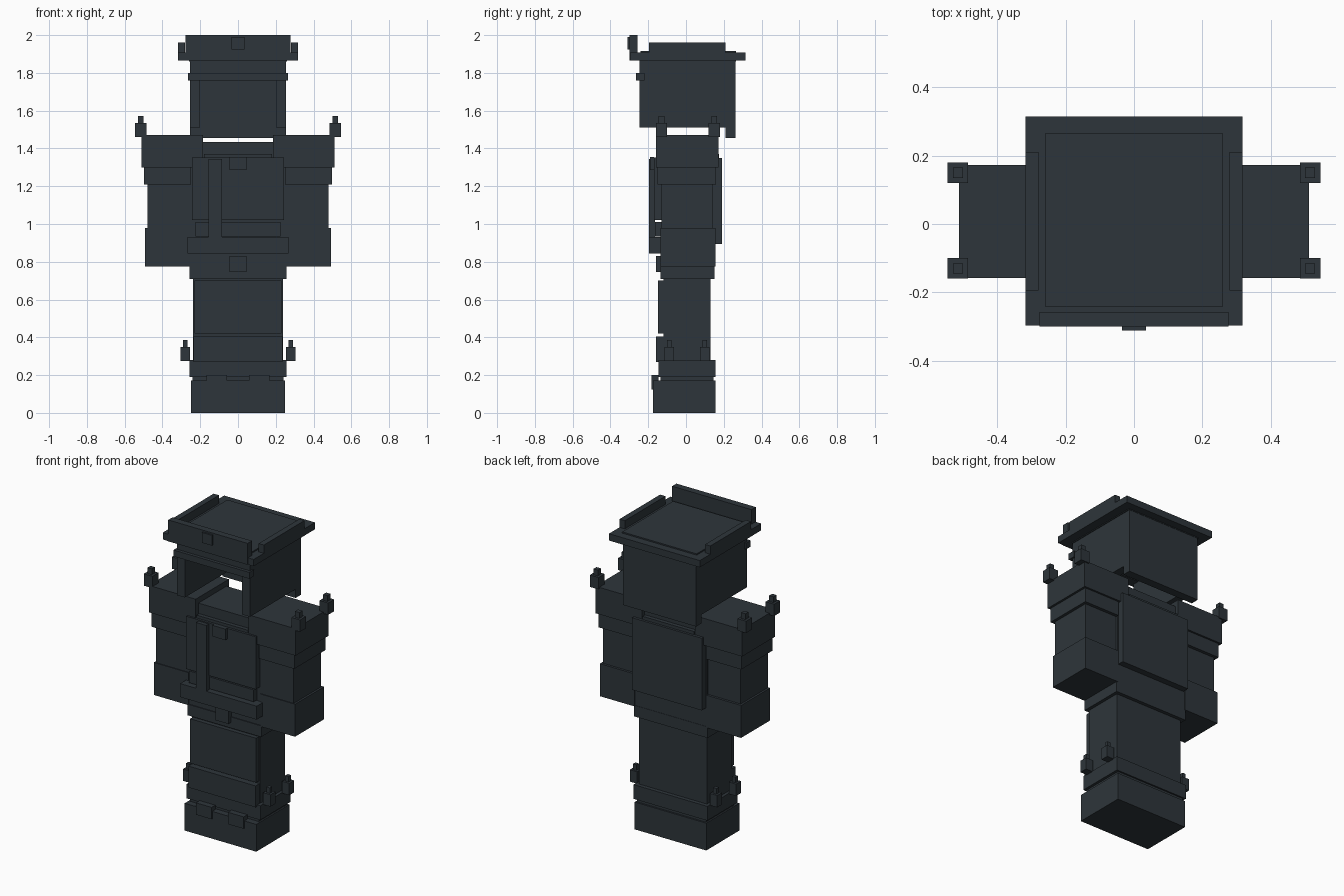
import bpy
import bmesh

slate = bpy.data.materials.new("dark_slate")
slate.diffuse_color = (0.027, 0.036, 0.043, 1.0)


def boxes(name, *bounds):
    """One object from boxes given as (x0, x1, y0, y1, z0, z1)."""
    bm = bmesh.new()
    for x0, x1, y0, y1, z0, z1 in bounds:
        for v in bmesh.ops.create_cube(bm, size=1)["verts"]:
            v.co.x = x0 if v.co.x < 0 else x1
            v.co.y = y0 if v.co.y < 0 else y1
            v.co.z = z0 if v.co.z < 0 else z1
    mesh = bpy.data.meshes.new(name)
    bm.to_mesh(mesh)
    bm.free()
    mesh.materials.append(slate)
    obj = bpy.data.objects.new(name, mesh)
    bpy.context.collection.objects.link(obj)
    return obj


def mid(name, w, y0, y1, z0, z1):
    """Box centred on x = 0."""
    return boxes(name, (-w, w, y0, y1, z0, z1))


def pair(name, *bounds):
    """The same boxes on both sides of x = 0."""
    for side, label in ((1, "right"), (-1, "left")):
        boxes(f"{label}_{name}",
              *[(*sorted((side * b[0], side * b[1])), *b[2:]) for b in bounds])


def peg(name, x, y, z, r, tip_r, h, tip_h):
    """Square stud with a thin tip."""
    pair(name, (x - r, x + r, y - r, y + r, z, z + h),
         (x - tip_r, x + tip_r, y - tip_r, y + tip_r, z + h, z + h + tip_h))


# Boots
mid("boots", 0.25, -0.175, 0.155, 0, 0.172)
mid("boot_gap", 0.24, -0.135, 0.145, 0.172, 0.19)
mid("boot_cuff", 0.257, -0.145, 0.155, 0.19, 0.28)
pair("boot_buckle", (0.057, 0.167, -0.182, -0.145, 0.125, 0.2))

# Legs
mid("legs", 0.237, -0.12, 0.13, 0.28, 0.71)
mid("thigh_plate", 0.23, -0.148, -0.12, 0.42, 0.70)
mid("knee_plate", 0.235, -0.16, -0.12, 0.27, 0.405)
for label, y in (("front", -0.088), ("back", 0.1)):
    peg(f"{label}_leg_peg", 0.28, y, 0.275, 0.025, 0.012, 0.075, 0.035)

# Torso
mid("waist", 0.257, -0.135, 0.152, 0.71, 0.78)
mid("torso", 0.25, -0.13, 0.15, 0.78, 1.30)
mid("neck_base", 0.185, -0.13, 0.15, 1.30, 1.435)
mid("collar_front", 0.18, -0.155, -0.13, 1.30, 1.37)
mid("collar_back", 0.18, 0.15, 0.175, 1.30, 1.37)
mid("chest_plate", 0.243, -0.17, -0.13, 1.02, 1.352)
mid("belly_plate", 0.225, -0.165, -0.13, 0.935, 1.01)
mid("belt", 0.267, -0.195, -0.13, 0.845, 0.93)
mid("belt_badge", 0.045, -0.16, -0.13, 0.745, 0.83)
mid("chest_badge", 0.045, -0.19, -0.17, 1.285, 1.355)
boxes("strap", (-0.155, -0.085, -0.195, -0.165, 0.93, 1.345))
mid("back_plate", 0.243, 0.15, 0.19, 0.895, 1.35)

# Arms
pair("cuff", (0.25, 0.493, -0.135, 0.155, 0.775, 0.98))
pair("arm", (0.25, 0.48, -0.13, 0.14, 0.98, 1.21))
pair("arm_band", (0.25, 0.498, -0.15, 0.16, 1.21, 1.30))
pair("shoulder", (0.185, 0.512, -0.158, 0.172, 1.30, 1.47))
for label, y in (("front", -0.13), ("back", 0.15)):
    peg(f"{label}_shoulder_peg", 0.515, y, 1.46, 0.03, 0.015, 0.075, 0.037)

# Open-faced helmet
pair("helmet_side", (0.2, 0.255, -0.245, 0.21, 1.51, 1.865))
mid("helmet_back", 0.255, 0.21, 0.263, 1.455, 1.865)
mid("helmet_front", 0.2, -0.245, -0.2, 1.76, 1.865)
mid("brow_band", 0.265, -0.265, -0.22, 1.76, 1.80)
mid("brim", 0.317, -0.297, 0.315, 1.865, 1.908)
mid("helmet_top", 0.26, -0.242, 0.265, 1.86, 1.916)
pair("brim_rail", (0.28, 0.317, -0.195, 0.21, 1.87, 1.96))
mid("front_rail", 0.277, -0.3, -0.257, 1.865, 2.0)
mid("helmet_badge", 0.035, -0.311, -0.297, 1.925, 1.99)
